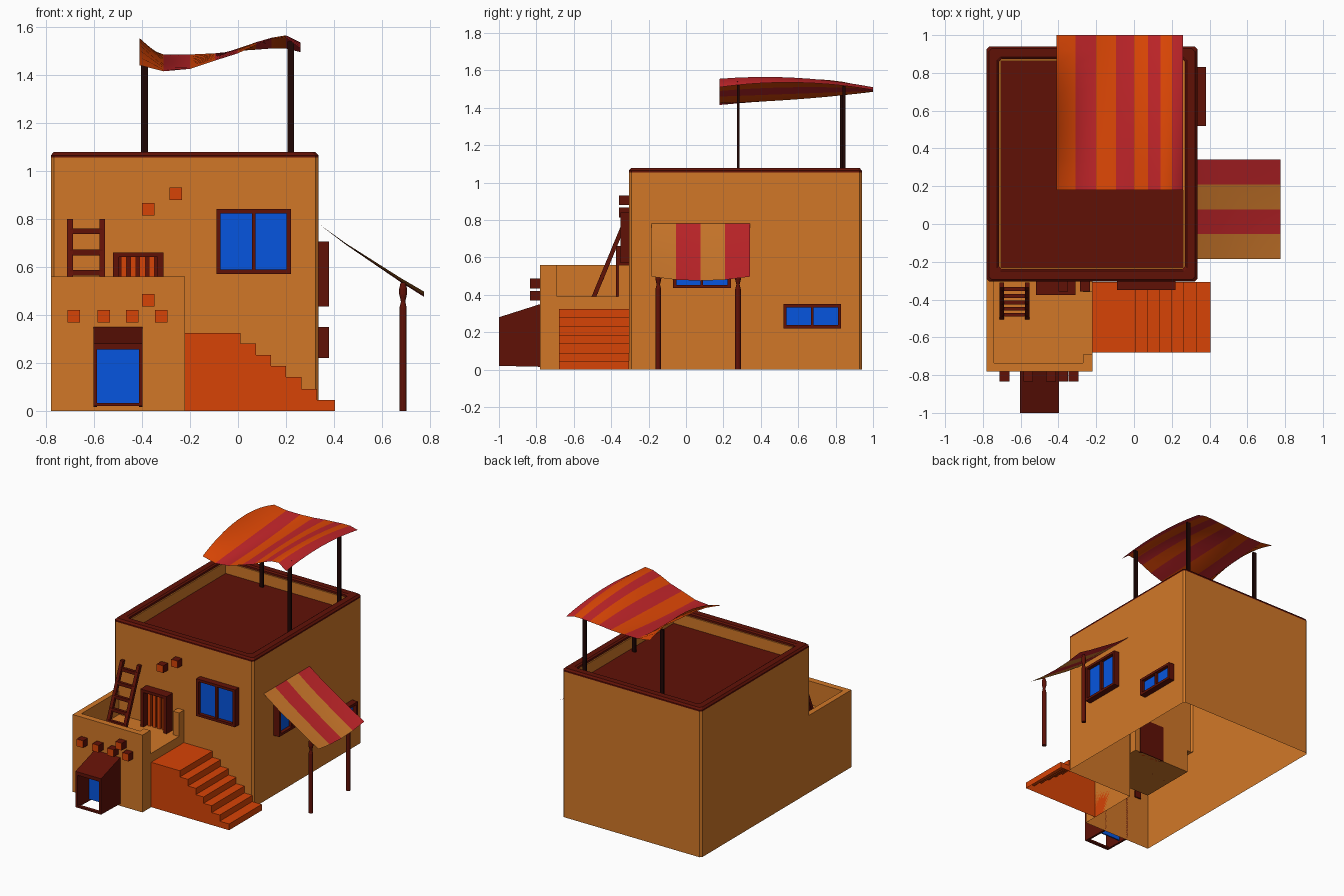
import bpy, bmesh, math
from mathutils import Vector

if "Cube" in bpy.data.objects:
    bpy.data.objects.remove(bpy.data.objects["Cube"])


def mat(name, rgb):
    m = bpy.data.materials.new(name)
    m.diffuse_color = [(c / 255) ** 2.2 for c in rgb] + [1]
    m.use_nodes = True
    m.node_tree.nodes["Principled BSDF"].inputs["Base Color"].default_value = m.diffuse_color
    return m


CLAY = mat("clay", (208, 119, 44))
WOOD = mat("dark_wood", (96, 24, 15))
BLACK = mat("black_wood", (36, 14, 12))
STEP = mat("orange_red", (214, 69, 14))
BLUE = mat("blue_glass", (14, 86, 222))
RED = mat("red_cloth", (194, 42, 46))
TAN = mat("tan_cloth", (208, 122, 48))
ORANGE = mat("orange_cloth", (226, 74, 14))


def add(name, bm, *mats):
    me = bpy.data.meshes.new(name)
    bmesh.ops.recalc_face_normals(bm, faces=bm.faces)
    bm.to_mesh(me)
    bm.free()
    for m in mats:
        me.materials.append(m)
    ob = bpy.data.objects.new(name, me)
    bpy.context.collection.objects.link(ob)
    return ob


def boxes(name, items, m):
    bm = bmesh.new()
    for x0, x1, y0, y1, z0, z1 in items:
        vs = bmesh.ops.create_cube(bm, size=1)["verts"]
        for v in vs:
            v.co = Vector(((x0 + x1) / 2 + v.co.x * (x1 - x0),
                           (y0 + y1) / 2 + v.co.y * (y1 - y0),
                           (z0 + z1) / 2 + v.co.z * (z1 - z0)))
    return add(name, bm, m)


def prism(name, pts, axis, a, b, m):
    """Extrude a 2D outline (in the other two axes) along axis from a to b."""
    bm = bmesh.new()

    def co(p, t):
        c = list(p)
        c.insert(axis, t)
        return c
    f = bm.faces.new([bm.verts.new(co(p, a)) for p in pts])
    r = bmesh.ops.extrude_face_region(bm, geom=[f])["geom"]
    for v in r:
        if isinstance(v, bmesh.types.BMVert):
            v.co[axis] = b
    return add(name, bm, m)


def boolean(ob, other, op):
    mod = ob.modifiers.new(op, "BOOLEAN")
    mod.object, mod.operation, mod.solver = other, op, "EXACT"
    bpy.context.view_layer.objects.active = ob
    bpy.ops.object.modifier_apply(modifier=mod.name)
    bpy.data.objects.remove(other)


def open_bottom(ob):
    bm = bmesh.new()
    bm.from_mesh(ob.data)
    low = [f for f in bm.faces if all(abs(v.co.z) < 1e-4 for v in f.verts)]
    bmesh.ops.delete(bm, geom=low, context="FACES")
    bm.to_mesh(ob.data)
    bm.free()


X0, X1, Y0, Y1 = -0.78, 0.335, -0.305, 0.94


def outline(i, c):
    """Rectangle of the house inset by i, with corners chamfered by c."""
    a, b, d, e = X0 + i, X1 - i, Y0 + i, Y1 - i
    return [(a + c, d), (b - c, d), (b, d + c), (b, e - c),
            (b - c, e), (a + c, e), (a, e - c), (a, d + c)]


# House shell: main block plus terrace block, hollow and open underneath
house = prism("house_walls", outline(0, 0.013), 2, 0, 1.055, CLAY)
boolean(house, boxes("roof_cut", [(X0 + .075, X1 - .075, Y0 + .075, Y1 - .075, .97, 1.3)], CLAY), "DIFFERENCE")
terrace = boxes("terrace", [(X0, -0.22, -0.78, -0.28, 0, 0.56)], CLAY)
boolean(terrace, boxes("floor_cut", [(-0.74, -0.27, -0.735, -0.2, 0.39, 0.8)], CLAY), "DIFFERENCE")
boolean(terrace, boxes("gate_cut", [(-0.30, -0.1, -0.69, -0.36, 0.39, 0.8)], CLAY), "DIFFERENCE")
boolean(house, terrace, "UNION")
open_bottom(house)

# Roof floor and parapet trim
boxes("roof_floor", [(X0 + .076, X1 - .076, Y0 + .076, Y1 - .076, .965, .975)], WOOD)
bm = bmesh.new()
loops = [[bm.verts.new((x, y, z)) for x, y in outline(i, c)] for i, c, z in
         [(0, .013, 1.055), (0, .013, 1.065), (.012, .015, 1.078),
          (.055, .015, 1.078), (.066, .015, 1.07), (.066, .015, 1.055)]]
for p, q in zip(loops, loops[1:]):
    for k in range(8):
        bm.faces.new((p[k], p[(k + 1) % 8], q[(k + 1) % 8], q[k]))
add("parapet_trim", bm, WOOD)

# Staircase
xs = [0.01, 0.075, 0.138, 0.2, 0.265, 0.33, 0.405]
zs = [0.325, 0.28, 0.232, 0.186, 0.14, 0.09, 0.045]
pts = [(-0.22, 0), (-0.22, zs[0])]
for i, x in enumerate(xs):
    pts += [(x, zs[i]), (x, zs[i + 1] if i < 6 else 0)]
open_bottom(prism("staircase", pts, 1, -0.68, -0.306, STEP))


# Windows: local x is width, front faces -y
def window(name, w, h, loc, rot=0, d=0.045, t=0.018):
    a, b = w / 2, h / 2
    fr = boxes(name + "_frame", [(-a, -a + t, -d, .01, -b, b), (a - t, a, -d, .01, -b, b),
                                 (-a, a, -d, .01, b - t, b), (-a, a, -d, .01, -b, -b + t),
                                 (-.007, .007, -d + .005, .01, -b, b)], WOOD)
    gl = boxes(name + "_glass", [(-a + t, a - t, -.02, .005, -b + t, b - t)], BLUE)
    for o in (fr, gl):
        o.location, o.rotation_euler.z = loc, rot


window("front_window", 0.31, 0.27, (0.065, Y0, 0.705))
window("awning_window", 0.31, 0.27, (X1, 0.085, 0.57), math.pi / 2)
window("low_window", 0.31, 0.13, (X1, 0.675, 0.285), math.pi / 2)

# Upper door with slats
boxes("upper_door_frame", [(-.52, -.495, -.375, -.3, .39, .66), (-.335, -.31, -.375, -.3, .39, .66),
                           (-.52, -.31, -.375, -.3, .64, .66), (-.5, -.33, -.325, -.3, .39, .65)], WOOD)
boxes("upper_door_slats", [(x, x + .024, -.34, -.32, .39, .64) for x in (-.488, -.449, -.41, -.371)], STEP)

# Lower porch: side walls, sloping hood, sill, recessed door
side = [(-1, .02), (-.78, .015), (-.78, .35), (-1, .28)]
for n, a in (("left", -.603), ("right", -.413)):
    prism("porch_wall_" + n, side, 0, a, a + .015, WOOD)
prism("porch_hood", [(-1, .255), (-1, .28), (-.78, .35), (-.78, .325)], 0, -.595, -.405, WOOD)
boxes("porch_sill", [(-.6, -.4, -1, -.975, .02, .032)], WOOD)
boxes("porch_door", [(-.59, -.411, -.865, -.855, .03, .30)], BLUE)

# Projecting beam ends
spots = [(-.685, .395, -.78), (-.56, .395, -.78), (-.44, .395, -.78), (-.32, .395, -.78),
         (-.375, .46, -.78), (-.375, .84, Y0), (-.26, .905, Y0)]
beams = boxes("beam_ends", [(x - .026, x + .026, y - .053, y + .01, z - .026, z + .026) for x, z, y in spots], WOOD)
beams.data.materials.append(STEP)
for f in beams.data.polygons:
    f.material_index = int(f.normal.y < -0.9)

# Ladder leaning on the wall
for n, a in (("left", -.712), ("right", -.578)):
    prism("ladder_rail_" + n, [(-.505, .39), (-.48, .39), (-.31, .80), (-.335, .80)], 0, a, a + .024, WOOD)
rungs = []
for z in (.42, .495, .575, .66, .748):
    y = -.4925 + (z - .39) * .415
    rungs.append((-.7, -.565, y - .01, y + .01, z - .012, z + .012))
boxes("ladder_rungs", rungs, WOOD)


# Striped cloth sheets
def sheet(name, grid, mats, smooth=True):
    bm = bmesh.new()
    vs = [[bm.verts.new(p) for p in row] for row in grid]
    for i in range(len(vs) - 1):
        for j in range(len(vs[0]) - 1):
            f = bm.faces.new((vs[i][j], vs[i + 1][j], vs[i + 1][j + 1], vs[i][j + 1]))
            f.material_index, f.smooth = i % 2, smooth
    ob = add(name, bm, *mats)
    if ob.data.polygons[0].normal.z < 0:
        ob.data.flip_normals()
    return ob


# Side awning, with a slight sag at the outer edge
prof = [(X1, .78), (.45, .692), (.57, .61), (.68, .535), (.775, .475)]
rows = []
for k in range(5):
    sag = .022 * (abs(k - 2) / 2) ** 2
    rows.append([(x, -.185 + .1315 * k, z + sag * (x - X1) / .44) for x, z in prof])
sheet("side_awning", rows, (TAN, RED))

# Roof canopy: front, middle and back wave profiles blended along y
cx = [-.41, -.31, -.2, -.095, 0, .075, .14, .2, .26]
zf = [1.44, 1.415, 1.425, 1.46, 1.49, 1.525, 1.55, 1.555, 1.51]
zm = [1.55, 1.45, 1.445, 1.475, 1.51, 1.535, 1.55, 1.56, 1.535]
zb = [1.50, 1.485, 1.485, 1.49, 1.50, 1.505, 1.51, 1.51, 1.495]
rows = []
for x, a, b, c in zip(cx, zf, zm, zb):
    row = []
    for k in range(11):
        t = k / 10
        z = a * (1 - t) * (1 - 2 * t) + b * 4 * t * (1 - t) + c * t * (2 * t - 1)
        row.append((x, .18 + .82 * t, z))
    rows.append(row)
sheet("roof_canopy", rows, (ORANGE, RED))

# Canopy posts
boxes("canopy_posts", [(x - .014, x + .014, y - .007, y + .007, .97, z)
                       for x, y, z in ((.22, .28, 1.54), (.22, .845, 1.515), (-.39, .83, 1.51))], BLACK)

# Turned awning posts
lathe = [(.015, 0), (.015, .43), (.009, .455), (.016, .485), (.016, .51), (.01, .535)]
for n, y in (("front", -.148), ("back", .278)):
    bm = bmesh.new()
    rings = [[bm.verts.new((.688 + r * math.cos(k * math.pi / 6), y + r * math.sin(k * math.pi / 6), z))
              for k in range(12)] for r, z in lathe]
    for p, q in zip(rings, rings[1:]):
        for k in range(12):
            bm.faces.new((p[k], p[(k + 1) % 12], q[(k + 1) % 12], q[k]))
    bm.faces.new(rings[0])
    bm.faces.new(rings[-1])
    add("awning_post_" + n, bm, WOOD)
